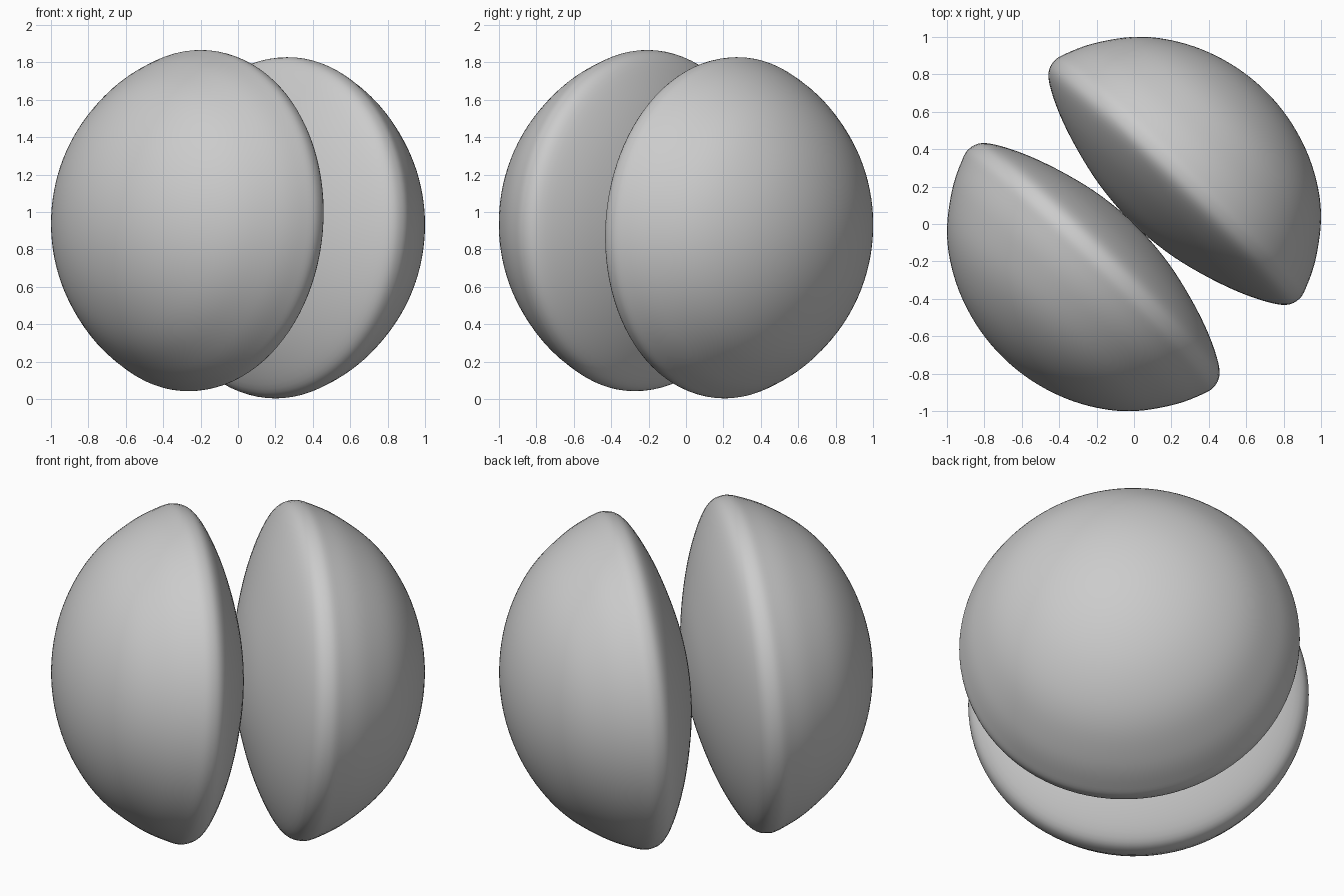
import bpy, bmesh
from math import radians, sin, cos, tau
from mathutils import Vector

cube = bpy.data.objects.get("Cube")
if cube:
    bpy.data.objects.remove(cube)

grey = bpy.data.materials.new("plain grey")
grey.use_nodes = True
colour = (0.6, 0.6, 0.6, 1)
grey.diffuse_color = colour
grey.node_tree.nodes["Principled BSDF"].inputs["Base Color"].default_value = colour

# Half profile (radius, distance from the touching point): dome, rounded rim, shallow inner face
PROFILE = [(0, 1), (.2, .98), (.396, .92), (.57, .825), (.707, .707), (.825, .547),
           (.89, .415), (.913, .325), (.87, .243), (.7, .15), (.48, .073), (.25, .02), (0, 0)]


def smooth_profile(points, steps=5):
    """Catmull-Rom curve through the points, mirrored past the axis at both ends."""
    pts = [Vector((r, 0, h)) for r, h in points]
    flip = lambda p: Vector((-p.x, 0, p.z))
    pts = [flip(pts[1])] + pts + [flip(pts[-2])]
    out = []
    for a, b, c, d in zip(pts, pts[1:], pts[2:], pts[3:]):
        for i in range(steps):
            t = i / steps
            out.append((2 * b + (c - a) * t + (2 * a - 5 * b + 4 * c - d) * t ** 2
                        + (3 * b - a - 3 * c + d) * t ** 3) / 2)
    return out + [pts[-2]]


def make_half(name, direction):
    """Revolve the profile and point its dome along the direction."""
    bm = bmesh.new()
    verts = [bm.verts.new(p) for p in smooth_profile(PROFILE)]
    edges = [bm.edges.new(pair) for pair in zip(verts, verts[1:])]
    bmesh.ops.spin(bm, geom=verts + edges, cent=(0, 0, 0), axis=(0, 0, 1),
                   angle=tau, steps=96, use_duplicate=False)
    bmesh.ops.remove_doubles(bm, verts=bm.verts, dist=0.0005)
    bmesh.ops.recalc_face_normals(bm, faces=bm.faces)
    for face in bm.faces:
        face.smooth = True
    mesh = bpy.data.meshes.new(name)
    bm.to_mesh(mesh)
    bm.free()
    mesh.materials.append(grey)
    obj = bpy.data.objects.new(name, mesh)
    bpy.context.collection.objects.link(obj)
    obj.location = (0, 0, 0.935)
    obj.rotation_euler = direction.to_track_quat('Z', 'Y').to_euler()


# Two equal domes touching back to back, slightly tilted
yaw, tilt = radians(225.9), radians(3.3)
axis = Vector((cos(yaw) * cos(tilt), sin(yaw) * cos(tilt), sin(tilt)))
make_half("front_right_dome", axis)
make_half("back_left_dome", -axis)
